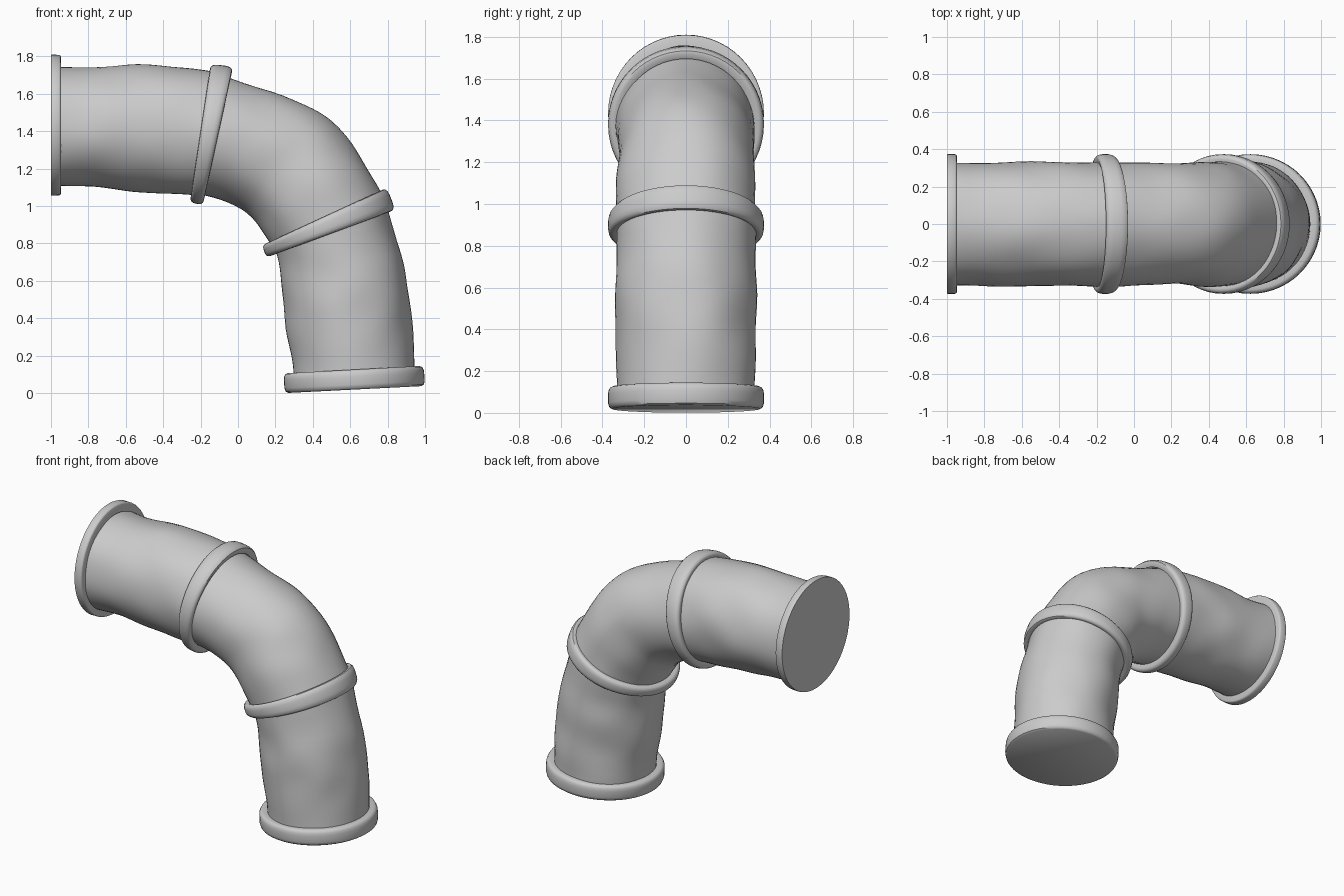
import bpy, bmesh, math
from mathutils import Vector, noise

if "Cube" in bpy.data.objects:
    bpy.data.objects.remove(bpy.data.objects["Cube"])

SIDES = 56


def section(inner, outer, half_y, scale=1.0, dents=0.0):
    """Ellipse spanning the inner and outer points of the bend in the xz plane."""
    a, b = Vector((inner[0], 0, inner[1])), Vector((outer[0], 0, outer[1]))
    c, u = (a + b) / 2, (b - a) / 2
    pts = []
    for i in range(SIDES):
        t = 2 * math.pi * i / SIDES
        d = u * math.cos(t) + Vector((0, half_y * math.sin(t), 0))
        p = c + d * scale
        pts.append(p + d * noise.noise(p * 4.5) * dents)
    return pts


def loft(name, sections, cap_start=False, cap_end=False):
    bm = bmesh.new()
    rows = [[bm.verts.new(p) for p in s] for s in sections]
    for r0, r1 in zip(rows, rows[1:]):
        for i in range(SIDES):
            j = (i + 1) % SIDES
            bm.faces.new((r0[i], r0[j], r1[j], r1[i]))
    if cap_start:
        bm.faces.new(rows[0])
    if cap_end:
        bm.faces.new(rows[-1])
    bmesh.ops.recalc_face_normals(bm, faces=bm.faces)
    mesh = bpy.data.meshes.new(name)
    bm.to_mesh(mesh)
    bm.free()
    obj = bpy.data.objects.new(name, mesh)
    bpy.context.collection.objects.link(obj)
    bpy.ops.object.select_all(action='DESELECT')
    obj.select_set(True)
    bpy.context.view_layer.objects.active = obj
    bpy.ops.object.shade_smooth_by_angle(angle=math.radians(40))
    return obj


def pipe(name, stations, steps=4):
    """Dented tube through (inner x, inner z, outer x, outer z, half y) stations."""
    st = [stations[0]] + stations + [stations[-1]]
    path = []
    for k in range(1, len(st) - 2):
        p0, p1, p2, p3 = st[k - 1:k + 3]
        for n in range(steps):
            t = n / steps
            path.append([0.5 * (2 * b + (c - a) * t + (2 * a - 5 * b + 4 * c - d) * t * t
                         + (3 * b - a - 3 * c + d) * t ** 3)
                         for a, b, c, d in zip(p0, p1, p2, p3)])
    path.append(stations[-1])
    return loft(name, [section(p[:2], p[2:4], p[4], dents=0.035) for p in path])


def collar(name, start, end, profile, cap_start=False, cap_end=False):
    """Band between two (inner, outer) end sections; profile is (position, radius scale)."""
    secs = []
    for t, s in profile:
        a, b = [Vector(p).lerp(Vector(q), t) for p, q in zip(start, end)]
        secs.append(section(a, b, 0.373, s))
    return loft(name, secs, cap_start, cap_end)


# Three dented tube segments
pipe("upper_pipe", [
    (-0.97, 1.11, -0.97, 1.75, 0.33), (-0.78, 1.10, -0.78, 1.74, 0.33),
    (-0.56, 1.08, -0.54, 1.755, 0.332), (-0.36, 1.06, -0.30, 1.745, 0.33),
    (-0.21, 1.055, -0.09, 1.71, 0.33)])
pipe("elbow_pipe", [
    (-0.21, 1.065, -0.09, 1.70, 0.33), (-0.09, 1.035, 0.18, 1.61, 0.325),
    (0.02, 0.985, 0.40, 1.52, 0.325), (0.08, 0.93, 0.54, 1.41, 0.33),
    (0.125, 0.865, 0.67, 1.24, 0.335), (0.185, 0.775, 0.79, 1.03, 0.335)])
pipe("lower_pipe", [
    (0.195, 0.77, 0.79, 1.02, 0.335), (0.225, 0.66, 0.87, 0.75, 0.333),
    (0.24, 0.50, 0.915, 0.55, 0.338), (0.26, 0.34, 0.932, 0.35, 0.332),
    (0.285, 0.18, 0.942, 0.18, 0.33), (0.292, 0.06, 0.948, 0.09, 0.33)])

# Wedge-shaped collars at the two joints
ROUND = [(0.08, 0.86), (0.0, 0.93), (0.03, 0.965), (0.14, 0.99), (0.32, 1.0),
         (0.68, 1.0), (0.86, 0.99), (0.97, 0.965), (1.0, 0.93), (0.92, 0.86)]
collar("upper_collar", ((-0.257, 1.02), (-0.146, 1.76)), ((-0.188, 1.005), (-0.026, 1.745)), ROUND)
collar("lower_collar", ((0.128, 0.79), (0.796, 1.098)), ((0.152, 0.725), (0.842, 0.98)), ROUND)

# End flanges, closed on the outside
collar("upper_end_flange", ((-1.0, 1.055), (-1.0, 1.81)), ((-0.947, 1.057), (-0.947, 1.808)),
       [(0.0, 0.995), (0.08, 1.0), (0.8, 1.0), (0.95, 0.99), (1.0, 0.975), (1.0, 0.84)],
       cap_start=True)
collar("lower_end_flange", ((0.243, 0.105), (0.993, 0.146)), ((0.25, 0.0), (1.0, 0.038)),
       [(0.02, 0.86), (0.0, 0.94), (0.05, 0.975), (0.18, 0.995), (0.35, 1.0), (0.75, 1.0),
        (0.92, 0.985), (1.0, 0.95)], cap_end=True)
